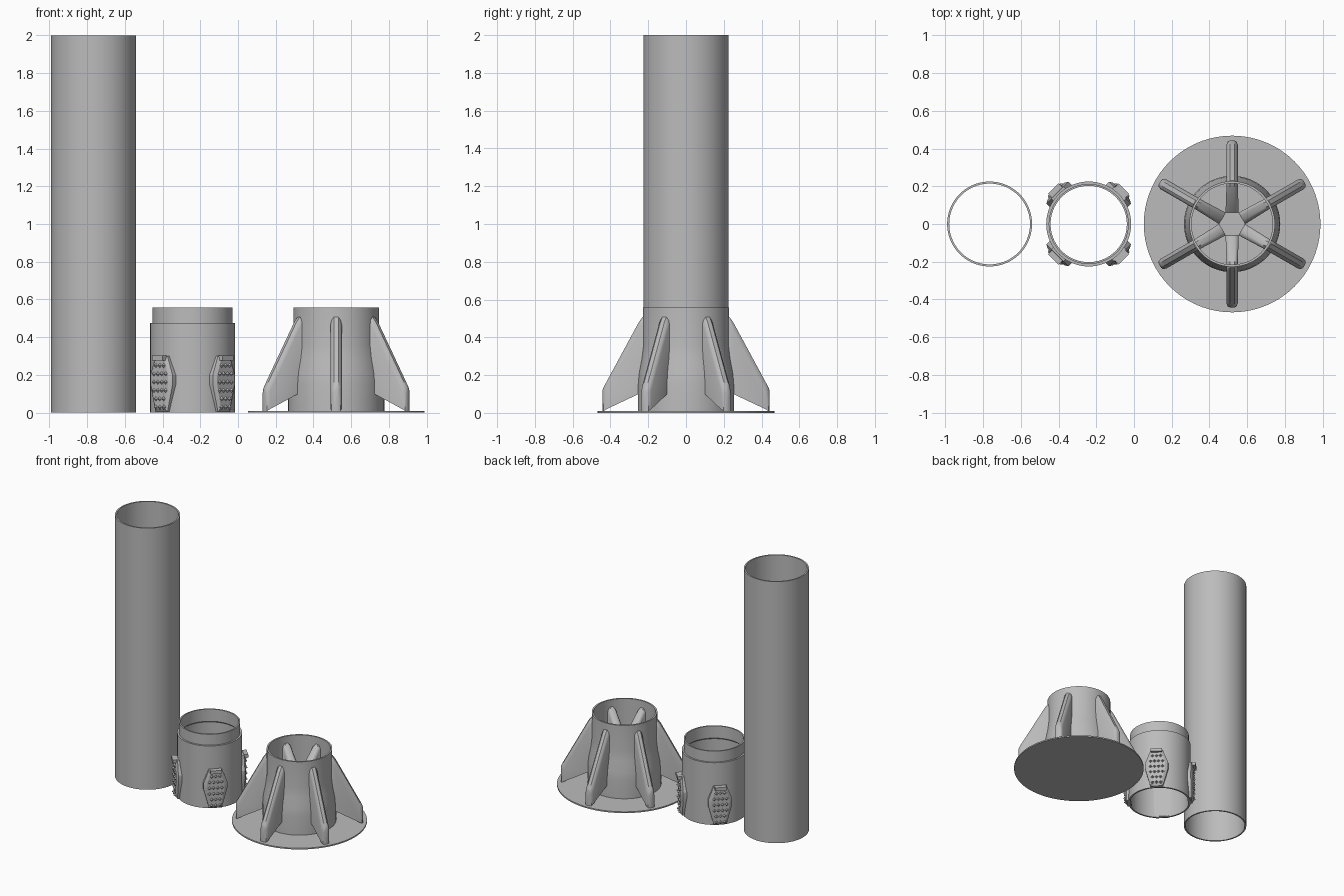
import bpy, bmesh
from math import cos, sin, pi, radians
from mathutils import Matrix, Vector

cube = bpy.data.objects.get("Cube")
if cube:
    bpy.data.objects.remove(cube, do_unlink=True)

grey = bpy.data.materials.new("plain grey")
grey.use_nodes = True
grey.diffuse_color = (0.5, 0.5, 0.5, 1)
grey.node_tree.nodes["Principled BSDF"].inputs["Base Color"].default_value = (0.5, 0.5, 0.5, 1)


def finish(name, bm, matrix=Matrix(), smooth=30):
    bmesh.ops.recalc_face_normals(bm, faces=bm.faces)
    mesh = bpy.data.meshes.new(name)
    bm.to_mesh(mesh)
    bm.free()
    mesh.materials.append(grey)
    obj = bpy.data.objects.new(name, mesh)
    bpy.context.collection.objects.link(obj)
    obj.matrix_world = matrix
    bpy.ops.object.select_all(action="DESELECT")
    obj.select_set(True)
    bpy.context.view_layer.objects.active = obj
    bpy.ops.object.shade_smooth_by_angle(angle=radians(smooth))
    return obj


def loft(bm, rings, caps=True, closed=False):
    """Skin a list of equally long point rings."""
    loops = [[bm.verts.new(p) for p in ring] for ring in rings]
    pairs = list(zip(loops, loops[1:]))
    if closed:
        pairs.append((loops[-1], loops[0]))
    for a, b in pairs:
        for i in range(len(a)):
            j = (i + 1) % len(a)
            bm.faces.new((a[i], a[j], b[j], b[i]))
    if caps and not closed:
        bm.faces.new(loops[0])
        bm.faces.new(loops[-1])


def lathe(name, x, profile, steps=72):
    """Turn a closed (radius, height) outline about a vertical axis."""
    bm = bmesh.new()
    turn = [2 * pi * i / steps for i in range(steps)]
    loft(bm, [[(r * cos(a), r * sin(a), z) for a in turn] for r, z in profile], closed=True)
    return finish(name, bm, Matrix.Translation((x, 0, 0)))


def disc(name, x, radius, z0, z1, steps):
    bm = bmesh.new()
    turn = [2 * pi * i / steps for i in range(steps)]
    loft(bm, [[(radius * cos(a), radius * sin(a), z) for a in turn] for z in (z0, z1)])
    return finish(name, bm, Matrix.Translation((x, 0, 0)))


def placed(x, angle):
    return Matrix.Translation((x, 0, 0)) @ Matrix.Rotation(radians(angle), 4, "Z")


TUBE_X, COLLAR_X, BASE_X = -0.765, -0.24, 0.52

# Long open tube
lathe("long_tube", TUBE_X, [(0.225, 0), (0.225, 2), (0.214, 2), (0.214, 0)])

# Stepped collar with a narrower neck
lathe("collar", COLLAR_X, [(0.225, 0), (0.225, 0.475), (0.212, 0.475), (0.212, 0.558),
                           (0.202, 0.558), (0.202, 0.465), (0.213, 0.455), (0.213, 0)])


# Grip pads around the collar, each with a top lip and rows of studs
def grip_pad(name, angle):
    bm = bmesh.new()
    half = [(0.045, 0.005), (0.083, 0.15), (0.083, 0.2), (0.045, 0.3)]
    outline = half + [(-t, z) for t, z in reversed(half)]

    def ring(r, k):
        return [(r, t * k, 0.155 + (z - 0.155) * (1 + k) / 2) for t, z in outline]

    loft(bm, [ring(0.205, 1), ring(0.234, 1), ring(0.246, 0.75)])
    lip = Matrix.Translation((0.25, 0, 0.29)) @ Matrix.Diagonal((0.03, 0.08, 0.025, 1))
    bmesh.ops.create_cube(bm, size=1, matrix=lip)
    for row in range(6):
        z = 0.03 + row * 0.044
        count = 4 if row in (2, 3, 4) else 3
        for c in range(count):
            spot = Matrix.Translation((0.251, (c - (count - 1) / 2) * 0.029, z))
            bmesh.ops.create_cone(bm, cap_ends=True, segments=4, radius1=0.014, radius2=0.003,
                                  depth=0.014, matrix=spot @ Matrix.Rotation(pi / 2, 4, "Y"))
    finish(name, bm, placed(COLLAR_X, angle), 20)


for i, side in enumerate(("back_left", "back_right", "front_right", "front_left")):
    grip_pad("grip_pad_" + side, 45 + 90 * i)

# Base plate and flared socket
disc("base_plate", BASE_X, 0.468, 0, 0.01, 72)
lathe("base_socket", BASE_X, [(0.255, 0.005), (0.255, 0.15), (0.25, 0.21), (0.235, 0.29),
                              (0.227, 0.36), (0.227, 0.558), (0.215, 0.558), (0.215, 0.005)])
disc("socket_core", BASE_X, 0.07, 0.005, 0.36, 6)


# Radial fins running from the core, through the socket wall, to the plate rim
def fin(name, angle):
    bm = bmesh.new()
    # radius, underside, top, half width, depth of the rounded top
    stations = [(0.06, 0.008, 0.36, 0.035, 0.01),
                (0.20, 0.008, 0.50, 0.030, 0.03),
                (0.23, 0.008, 0.507, 0.030, 0.04),
                (0.25, 0.10, 0.48, 0.030, 0.05),
                (0.42, 0.02, 0.166, 0.030, 0.05),
                (0.436, 0.01, 0.137, 0.024, 0.035),
                (0.442, 0.01, 0.12, 0.013, 0.02)]
    rings = []
    for r, low, top, w, c in stations:
        half = [(w, low), (w, top - c), (w * 0.8, top - c * 0.4), (w * 0.4, top)]
        rings.append([(r, t, z) for t, z in half + [(-t, z) for t, z in reversed(half)]])
    loft(bm, rings)
    finish(name, bm, placed(BASE_X, angle), 35)


for i in range(6):
    fin("fin_%d" % (i + 1), 30 + 60 * i)
